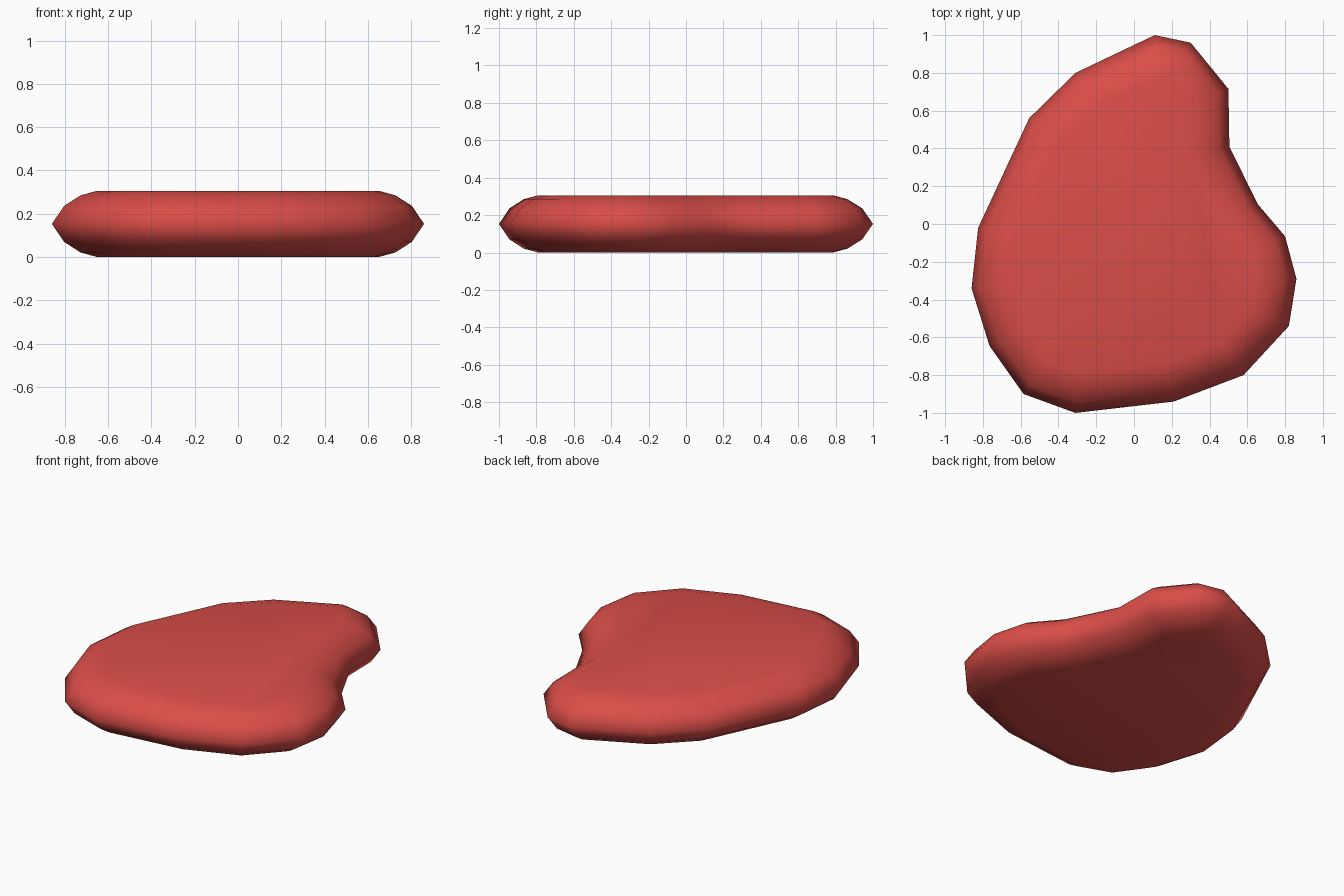
import bpy, bmesh
from mathutils import Vector

if "Cube" in bpy.data.objects:
    bpy.data.objects.remove(bpy.data.objects["Cube"])

# Outline of the slab seen from above (clockwise)
OUTLINE = [(0.11, 1.0), (0.30, 0.96), (0.50, 0.715), (0.505, 0.41),
           (0.655, 0.105), (0.80, -0.065), (0.86, -0.29), (0.82, -0.54),
           (0.58, -0.80), (0.21, -0.94), (-0.31, -1.0), (-0.585, -0.90),
           (-0.765, -0.645), (-0.86, -0.34), (-0.825, -0.02),
           (-0.555, 0.56), (-0.31, 0.80)]

# Rounded edge section: (inset from outline, height)
SECTION = [(0.205, 0.0), (0.13, 0.021), (0.055, 0.07), (0.0, 0.153),
           (0.055, 0.236), (0.13, 0.285), (0.205, 0.306)]


def inset(points, d):
    """Move every edge inward by d and mitre the corners."""
    pts = [Vector(p) for p in points]
    result = []
    for i, p in enumerate(pts):
        a = (p - pts[i - 1]).normalized()
        b = (pts[(i + 1) % len(pts)] - p).normalized()
        na, nb = Vector((a.y, -a.x)), Vector((b.y, -b.x))
        result.append(p + (na + nb) * d / (1 + na.dot(nb)))
    return result


# Pebble slab: stacked inset rings with flat caps
bm = bmesh.new()
rings = [[bm.verts.new((p.x, p.y, z)) for p in inset(OUTLINE, d)]
         for d, z in SECTION]
n = len(OUTLINE)
for low, high in zip(rings, rings[1:]):
    for i in range(n):
        j = (i + 1) % n
        bm.faces.new((low[i], low[j], high[j], high[i]))
bm.faces.new(rings[0])
bm.faces.new(rings[-1])
bmesh.ops.recalc_face_normals(bm, faces=bm.faces)
for f in bm.faces:
    f.smooth = True

mesh = bpy.data.meshes.new("pebble_slab")
bm.to_mesh(mesh)
bm.free()
slab = bpy.data.objects.new("pebble_slab", mesh)
bpy.context.collection.objects.link(slab)

# Red finish
red = bpy.data.materials.new("red")
red.diffuse_color = (0.70, 0.075, 0.065, 1.0)
red.use_nodes = True
red.node_tree.nodes["Principled BSDF"].inputs["Base Color"].default_value = red.diffuse_color
mesh.materials.append(red)
